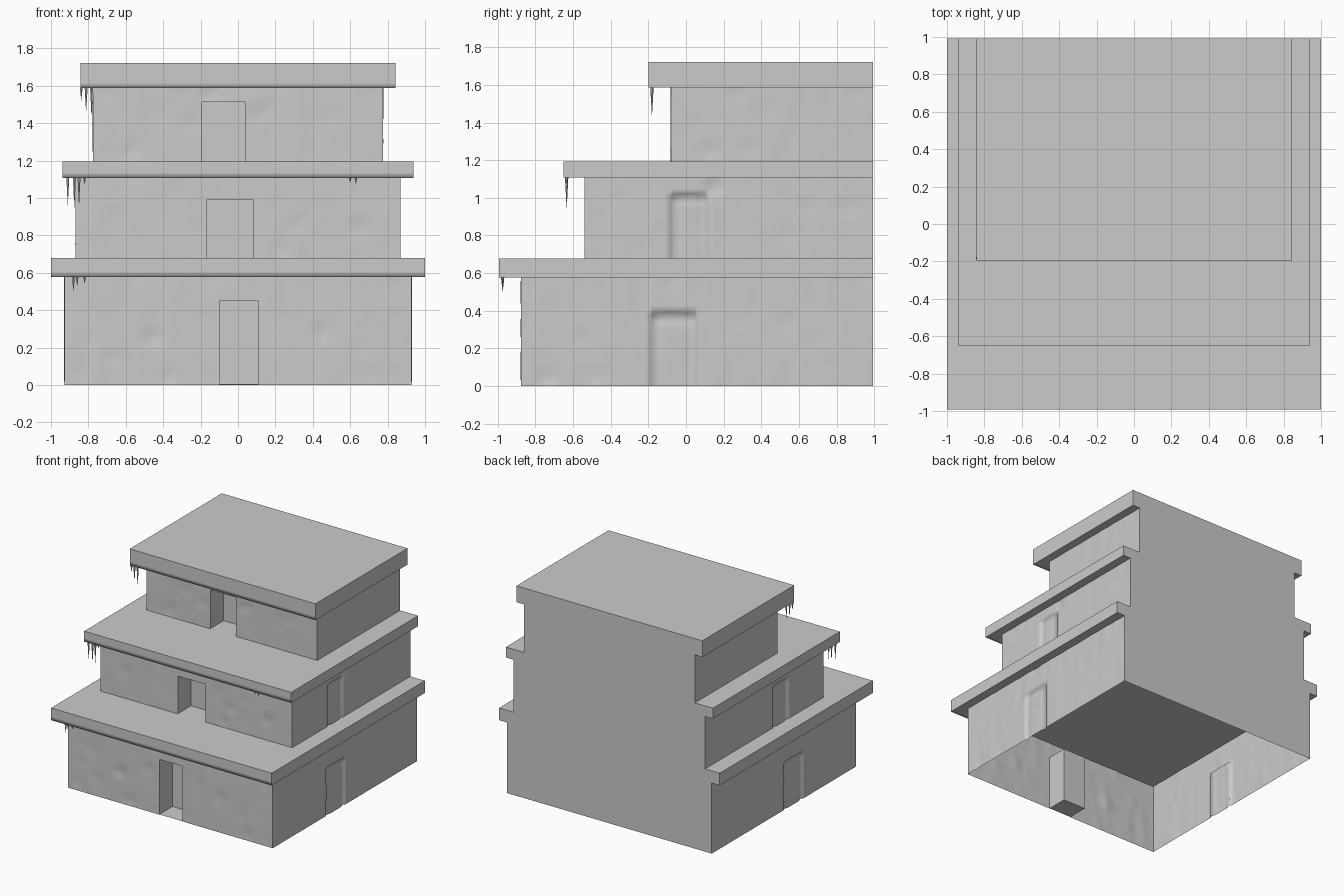
import bpy, bmesh
from mathutils import Vector, noise

if "Cube" in bpy.data.objects:
    bpy.data.objects.remove(bpy.data.objects["Cube"])

# walls: x half width, front y, z range, door (x0, x1, top), side relief (y0, y1, top)
# slab: x half width, front y, top z
TIERS = [
    dict(hw=0.928, yf=-0.876, z0=0.0, z1=0.578, door=(-0.10, 0.108, 0.453),
         relief=(-0.185, 0.055, 0.39), slab=(1.0, -0.992, 0.678)),
    dict(hw=0.868, yf=-0.538, z0=0.678, z1=1.108, door=(-0.168, 0.082, 0.988),
         relief=(-0.08, 0.115, 1.02), slab=(0.938, -0.652, 1.194)),
    dict(hw=0.775, yf=-0.081, z0=1.194, z1=1.587, door=(-0.193, 0.04, 1.512),
         relief=None, slab=(0.842, -0.199, 1.721)),
]
DEPTH = 0.17   # door recess depth
BACK = 0.992   # shared flat back


def finish(name, bm):
    me = bpy.data.meshes.new(name)
    bm.to_mesh(me)
    bm.free()
    ob = bpy.data.objects.new(name, me)
    bpy.context.collection.objects.link(ob)
    return ob


def ticks(stops, step=0.035):
    """Subdivide between the given stops at roughly the given step."""
    out = [stops[0]]
    for a, b in zip(stops, stops[1:]):
        n = max(1, round((b - a) / step))
        out += [a + (b - a) * i / n for i in range(1, n + 1)]
    return out


def ramp(d, width):
    return max(0.0, min(1.0, d / width))


def grid(bm, us, vs, place, hole=None, flip=False):
    vert = [[bm.verts.new(place(u, v)) for v in vs] for u in us]
    for i in range(len(us) - 1):
        for j in range(len(vs) - 1):
            cu, cv = (us[i] + us[i + 1]) / 2, (vs[j] + vs[j + 1]) / 2
            if hole and hole[0] < cu < hole[1] and cv < hole[2]:
                continue
            q = [vert[i][j], vert[i + 1][j], vert[i + 1][j + 1], vert[i][j + 1]]
            bm.faces.new(q[::-1] if flip else q).smooth = True
    for v in [v for col in vert for v in col if not v.link_faces]:
        bm.verts.remove(v)


def rough(u, v, seed):
    """Plaster: faint vertical streaks plus a few shallow chips."""
    streak = 0.003 * noise.noise(Vector((u * 14, v * 4, seed)))
    chip = max(0.0, noise.noise(Vector((u * 10, v * 10, seed + 40))) - 0.3)
    return streak - 0.02 * chip


def walls(n, t):
    bm = bmesh.new()
    hw, yf, z0, z1 = t["hw"], t["yf"], t["z0"], t["z1"]
    d0, d1, dt = t["door"]

    # front wall with door opening
    def front(x, z):
        gap = max(d0 - x, x - d1, z - dt)
        h = (rough(x, z, n * 5) * ramp(hw - abs(x), 0.05) * ramp(gap, 0.04)
             * ramp(z - z0, 0.03))
        return (x, yf - h, z)
    grid(bm, ticks([-hw, d0, d1, hw]), ticks([z0, dt, z1]), front, t["door"])

    # side walls with a shallow blind doorway whose worn frame slopes inwards
    for s in (1, -1):
        def side(y, z):
            h = (rough(y, z, n * 5 + s) * ramp(min(y - yf, BACK - y), 0.05)
                 * ramp(z - z0, 0.03))
            if t["relief"]:
                a, b, top = t["relief"]
                d = min(y - a, b - y, top - z)
                h -= 0.013 * ramp(d, 0.006) * (1 - ramp(d - 0.006, 0.044))
            return (s * (hw + h), y, z)
        if t["relief"]:
            a, b, top = t["relief"]
            us = ticks([yf, a, a + 0.006, a + 0.05, b - 0.05, b - 0.006, b, BACK])
            vs = ticks([z0, top - 0.05, top - 0.006, top, z1])
        else:
            us, vs = ticks([yf, BACK]), ticks([z0, z1])
        grid(bm, us, vs, side, flip=s < 0)

    # door recess: box open to the front, facing inwards
    box = bmesh.ops.create_cube(bm, size=1)["verts"]
    for v in box:
        v.co = ((d0 + d1) / 2 + v.co.x * (d1 - d0),
                yf + DEPTH / 2 + v.co.y * DEPTH,
                (z0 + dt) / 2 + v.co.z * (dt - z0) + (0.002 if v.co.z < 0 else 0))
    faces = list({f for v in box for f in v.link_faces})
    open_face = min(faces, key=lambda f: f.calc_center_median().y)
    faces.remove(open_face)
    bmesh.ops.delete(bm, geom=[open_face], context='FACES_ONLY')
    bmesh.ops.reverse_faces(bm, faces=faces)
    finish(f"tier_{n}_walls", bm)


def roof_slab(n, t):
    bm = bmesh.new()
    hw, yf, z1 = t["slab"]
    z0, e = t["z1"], 0.03
    # section from top back, over the front lip, to bottom back
    sec = [(BACK, z1), (yf, z1), (yf, z0 + e), (yf, z0), (yf + e, z0), (BACK, z0)]
    L = [bm.verts.new((-hw, y, z)) for y, z in sec]
    R = [bm.verts.new((hw, y, z)) for y, z in sec]
    for i in range(5):
        f = bm.faces.new((L[i], L[i + 1], R[i + 1], R[i]))
        f.smooth = i in (2, 3)   # softly shaded lower lip
    bm.faces.new(L[::-1])
    bm.faces.new(R)
    finish(f"roof_slab_{n}", bm)


def back_wall():
    # one flat stepped outline closing all tiers
    pts = []
    for t in TIERS:
        w, _, top = t["slab"]
        pts += [(t["hw"], t["z0"]), (t["hw"], t["z1"]), (w, t["z1"]), (w, top)]
    outline = pts + [(-x, z) for x, z in reversed(pts)]
    bm = bmesh.new()
    f = bm.faces.new([bm.verts.new((x, BACK, z)) for x, z in outline])
    f.normal_update()
    if f.normal.y < 0:
        f.normal_flip()
    finish("back_wall", bm)


def icicles(n, t, drops):
    bm = bmesh.new()
    for x, length in drops:
        c = bmesh.ops.create_cone(bm, segments=6, radius1=0.0, radius2=0.009,
                                  depth=length, cap_ends=False)
        bmesh.ops.translate(bm, verts=c["verts"],
                            vec=(x, t["slab"][1] + 0.018, t["z1"] - length / 2))
    bmesh.ops.remove_doubles(bm, verts=bm.verts, dist=0.0001)
    finish(f"icicles_{n}", bm)


DROPS = [
    [(-0.88, 0.08), (-0.86, 0.05), (-0.82, 0.035)],
    [(-0.91, 0.15), (-0.875, 0.17), (-0.85, 0.16), (-0.82, 0.035),
     (0.60, 0.025), (0.63, 0.035)],
    [(-0.838, 0.065), (-0.812, 0.13), (-0.783, 0.16)],
]
for i, tier in enumerate(TIERS):
    walls(i + 1, tier)
    roof_slab(i + 1, tier)
    icicles(i + 1, tier, DROPS[i])
back_wall()
